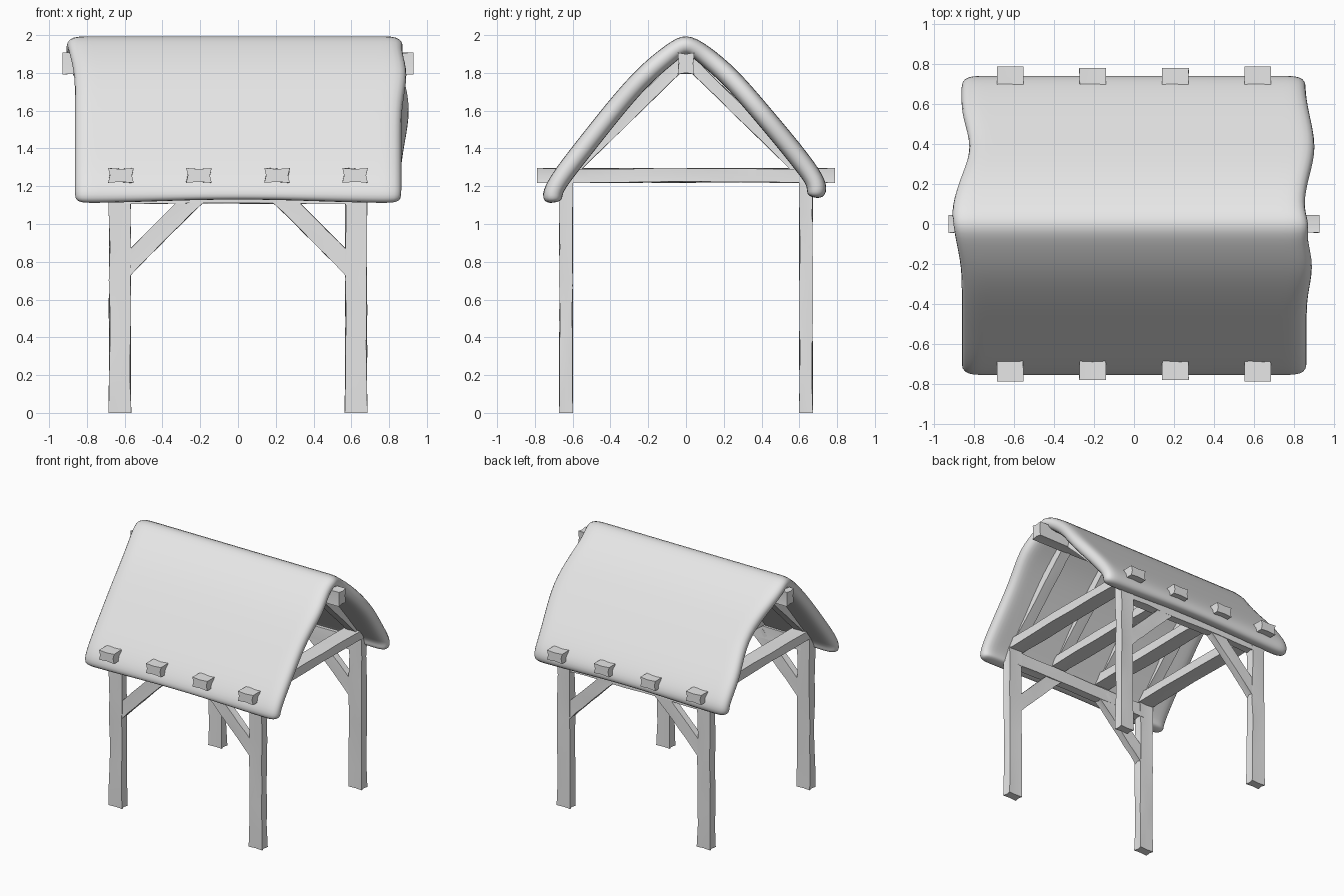
import bpy, bmesh, math, random
from mathutils import Vector

random.seed(4)
cube = bpy.data.objects.get("Cube")
if cube:
    bpy.data.objects.remove(cube, do_unlink=True)

grey = bpy.data.materials.new("plain_grey")
grey.use_nodes = True
grey.diffuse_color = (0.8, 0.8, 0.8, 1)
grey.node_tree.nodes["Principled BSDF"].inputs["Base Color"].default_value = (0.8, 0.8, 0.8, 1)


def make_object(name, bm):
    bmesh.ops.recalc_face_normals(bm, faces=bm.faces)
    mesh = bpy.data.meshes.new(name)
    bm.to_mesh(mesh)
    bm.free()
    mesh.materials.append(grey)
    obj = bpy.data.objects.new(name, mesh)
    bpy.context.collection.objects.link(obj)
    return obj


def smooth(obj, angle):
    bpy.ops.object.select_all(action='DESELECT')
    obj.select_set(True)
    bpy.context.view_layer.objects.active = obj
    bpy.ops.object.shade_smooth_by_angle(angle=math.radians(angle))


def timber(name, start, end, side, width, depth, wobble=0.004, steps=7):
    """Hand-hewn beam: width lies along side, depth across it."""
    start, end, side = Vector(start), Vector(end), Vector(side)
    across = (end - start).normalized().cross(side)
    bm = bmesh.new()
    rings = []
    for i in range(steps + 1):
        t = i / steps
        centre = start.lerp(end, t)
        # Split ends flare out slightly
        flare = 1.0 if i in (0, steps) else 0.93
        ring = []
        for u, v in ((-1, -1), (0, -1), (1, -1), (1, 0), (1, 1), (0, 1), (-1, 1), (-1, 0)):
            dent = 0.86 if u * v == 0 and i in (0, steps) else 1
            p = centre + side * (u * width / 2 * flare * dent) + across * (v * depth / 2 * flare * dent)
            if 0 < i < steps:
                p += side * random.uniform(-wobble, wobble) + across * random.uniform(-wobble, wobble)
            ring.append(bm.verts.new(p))
        rings.append(ring)
    for a, b in zip(rings, rings[1:]):
        for k in range(8):
            bm.faces.new((a[k], a[(k + 1) % 8], b[(k + 1) % 8], b[k]))
    bm.faces.new(rings[0])
    bm.faces.new(rings[-1])
    obj = make_object(name, bm)
    smooth(obj, 35)
    return obj


X, Y, Z = (1, 0, 0), (0, 1, 0), (0, 0, 1)
post_x, post_y = 0.625, 0.635

# Posts and their diagonal braces
for sy, end_name in ((-1, "front"), (1, "back")):
    y = sy * post_y
    for sx, side_name in ((-1, "right"), (1, "left")):
        timber(f"{end_name}_{side_name}_post", (sx * post_x, y, 0), (sx * post_x, y, 1.23),
               X, 0.12, 0.073)
        slope = Vector((-sx, 0, 1)).normalized()
        timber(f"{end_name}_{side_name}_brace", (sx * 0.61, y, 0.76), (sx * 0.22, y, 1.15),
               slope.cross(Vector(Y)), 0.105, 0.06, 0.002)
    timber(f"{end_name}_wall_plate", (-0.6, y, 1.16), (0.6, y, 1.16), Z, 0.11, 0.068)

# Cross beams and rafters
for n, x in enumerate((-0.62, -0.207, 0.207, 0.62), 1):
    reach = 0.79 if n % 3 == 1 else 0.782
    timber(f"cross_beam_{n}", (x, -reach, 1.257), (x, reach, 1.257), X, 0.135, 0.078)
    for sy, end_name in ((-1, "front"), (1, "back")):
        timber(f"{end_name}_rafter_{n}", (x, sy * 0.62, 1.27), (x, sy * 0.01, 1.865),
               X, 0.09, 0.07, 0.002)

# Ridge beam
timber("ridge_beam", (-0.93, 0, 1.85), (0.93, 0, 1.85), Y, 0.088, 0.115)

# Thatched roof: rows of y, z, right edge x, left edge x, running from front to back
rows = [(-0.752, 1.10, -0.865, 0.865), (-0.765, 1.17, -0.868, 0.87),
        (-0.70, 1.285, -0.868, 0.87), (-0.55, 1.475, -0.868, 0.87),
        (-0.40, 1.665, -0.868, 0.87), (-0.25, 1.835, -0.868, 0.91),
        (-0.10, 1.955, -0.90, 0.868), (0.0, 2.015, -0.91, 0.885),
        (0.12, 1.945, -0.92, 0.85), (0.27, 1.82, -0.872, 0.88),
        (0.42, 1.645, -0.81, 0.922), (0.58, 1.455, -0.868, 0.885),
        (0.69, 1.315, -0.87, 0.865), (0.752, 1.21, -0.868, 0.865),
        (0.735, 1.125, -0.865, 0.865)]
columns = 14
bm = bmesh.new()
grid = []
for r, (y, z, x0, x1) in enumerate(rows):
    line = []
    for c in range(columns + 1):
        t = c / columns
        x = x0 + (x1 - x0) * t
        # Eaves sag and lift along their length
        lift = 0.018 * math.sin(t * math.pi) ** 2 if r in (0, len(rows) - 1) else 0
        line.append(bm.verts.new((x, y, z + lift)))
    grid.append(line)
for a, b in zip(grid, grid[1:]):
    for c in range(columns):
        bm.faces.new((a[c], a[c + 1], b[c + 1], b[c]))
roof = make_object("thatched_roof", bm)
if roof.data.polygons[0].normal.y > 0:
    roof.data.flip_normals()
thick = roof.modifiers.new("thickness", 'SOLIDIFY')
thick.thickness = 0.105
thick.offset = -1
soft = roof.modifiers.new("soft_edges", 'SUBSURF')
soft.levels = soft.render_levels = 2
for face in roof.data.polygons:
    face.use_smooth = True
